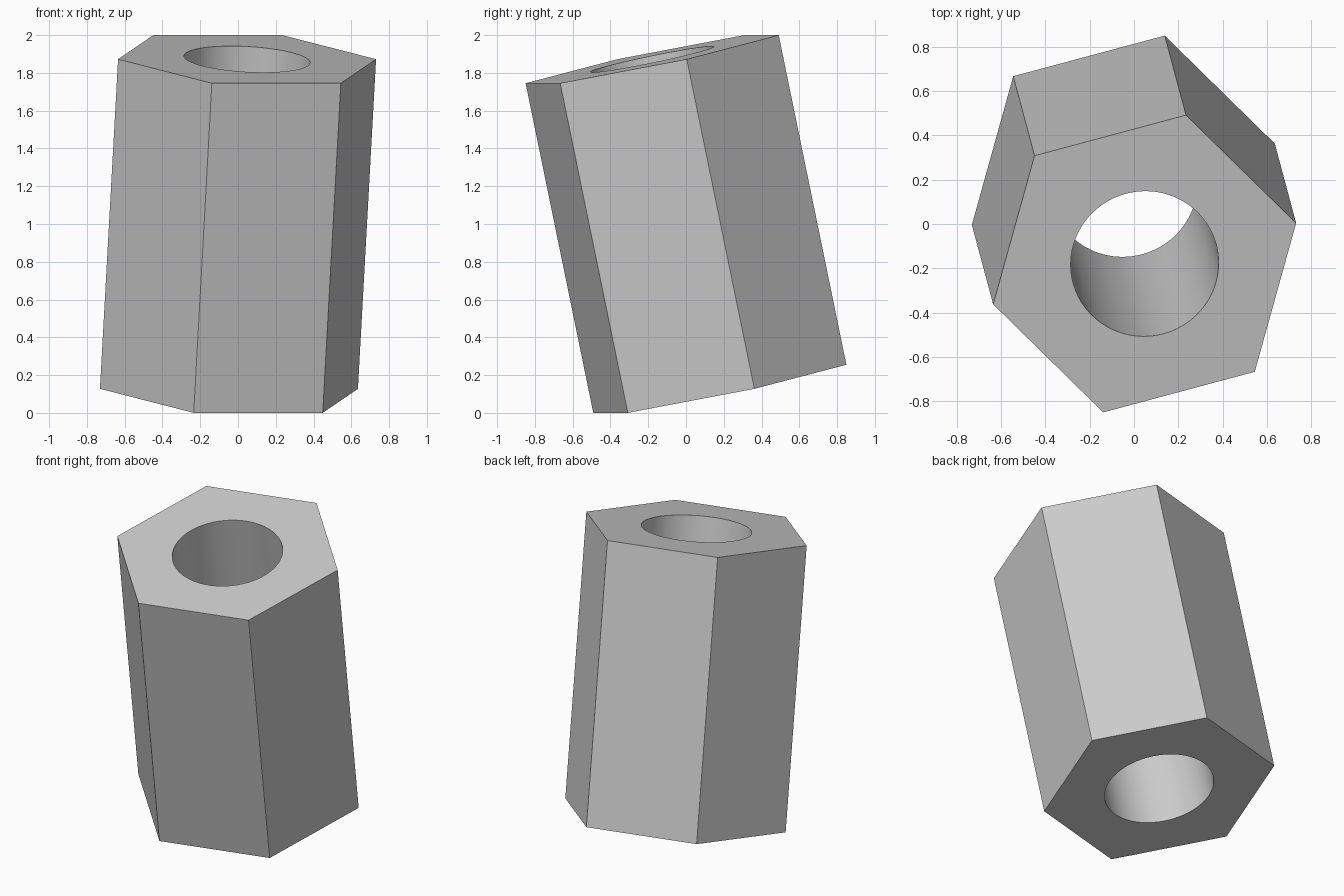
import bpy
import bmesh
from math import cos, sin, radians, tau
from mathutils import Euler, Vector

cube = bpy.data.objects.get("Cube")
if cube:
    bpy.data.objects.remove(cube, do_unlink=True)

OUTER_RADIUS = 0.707
BORE_RADIUS = 0.334
LENGTH = 1.784

# Plain grey material
grey = bpy.data.materials.new("light_grey")
grey.use_nodes = True
colour = (0.6, 0.6, 0.6, 1)
grey.diffuse_color = colour
grey.node_tree.nodes["Principled BSDF"].inputs["Base Color"].default_value = colour


def ring(bm, radius, sides, z):
    """Closed loop of edges, first corner on +x."""
    verts = [bm.verts.new((radius * cos(tau * i / sides), radius * sin(tau * i / sides), z))
             for i in range(sides)]
    return [bm.edges.new((verts[i - 1], verts[i])) for i in range(sides)]


# Hexagonal end face with a round hole, extruded along the spacer's axis
bm = bmesh.new()
edges = ring(bm, OUTER_RADIUS, 6, -LENGTH / 2) + ring(bm, BORE_RADIUS, 96, -LENGTH / 2)
bmesh.ops.triangle_fill(bm, edges=edges, use_beauty=True, use_dissolve=False)
result = bmesh.ops.extrude_face_region(bm, geom=bm.faces[:], use_keep_orig=True)
top = [g for g in result["geom"] if isinstance(g, bmesh.types.BMVert)]
bmesh.ops.translate(bm, verts=top, vec=Vector((0, 0, LENGTH)))
bmesh.ops.recalc_face_normals(bm, faces=bm.faces[:])

mesh = bpy.data.meshes.new("hex_spacer")
bm.to_mesh(mesh)
bm.free()
mesh.materials.append(grey)

# Lean the spacer forward, turn it, and rest its lowest edge on the ground
spacer = bpy.data.objects.new("hex_spacer", mesh)
bpy.context.collection.objects.link(spacer)
spacer.rotation_euler = Euler((radians(12), 0, radians(15)))
spacer.location.z = 1.0

# Smooth bore, crisp hexagon edges
bpy.ops.object.select_all(action="DESELECT")
spacer.select_set(True)
bpy.context.view_layer.objects.active = spacer
bpy.ops.object.shade_smooth_by_angle(angle=radians(30))
